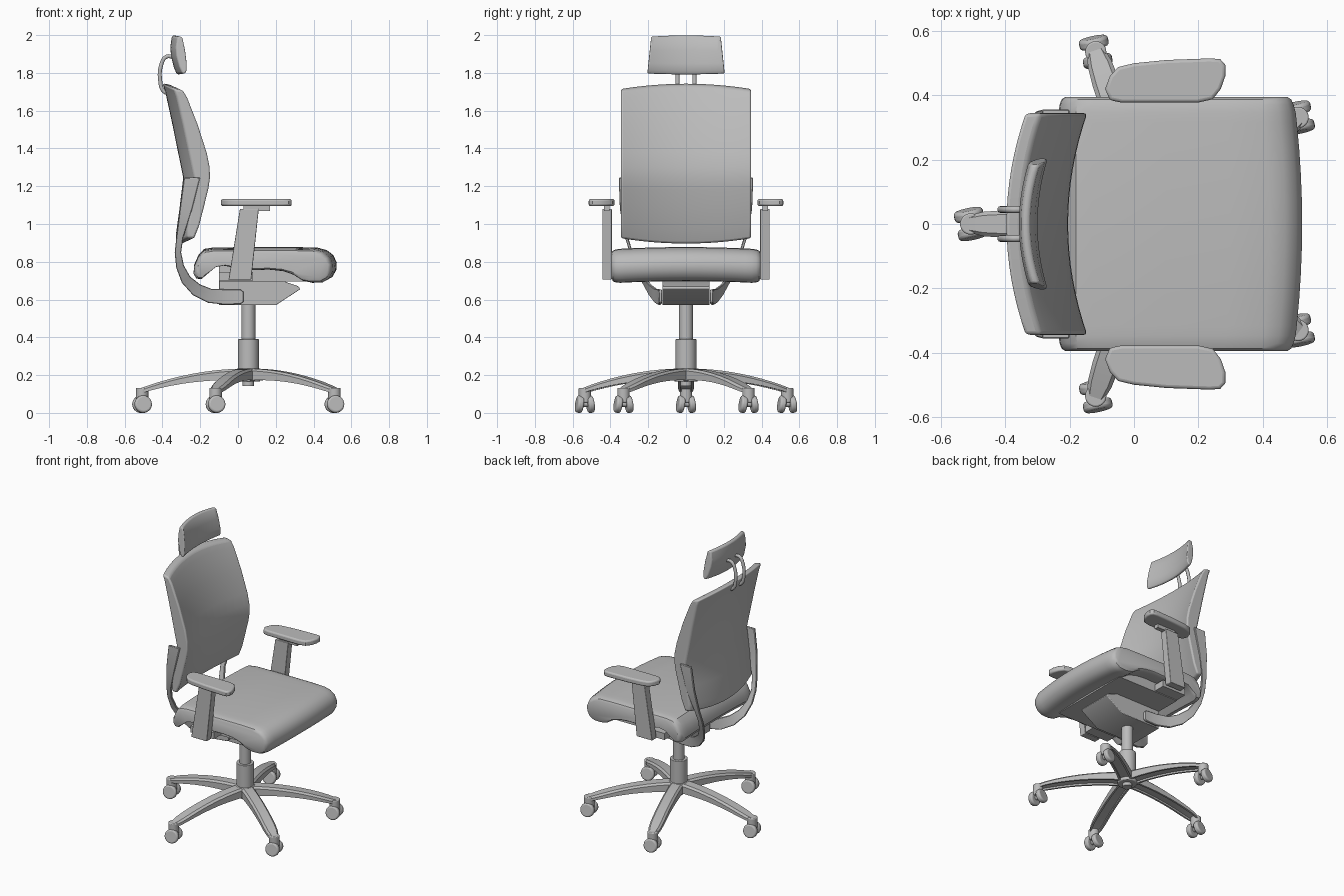
import bpy, bmesh, math
from mathutils import Matrix, Vector

if "Cube" in bpy.data.objects:
    bpy.data.objects.remove(bpy.data.objects["Cube"], do_unlink=True)

grey = bpy.data.materials.new("mid grey")
grey.use_nodes = True
grey.diffuse_color = (0.5, 0.5, 0.5, 1)
grey.node_tree.nodes["Principled BSDF"].inputs["Base Color"].default_value = (0.5, 0.5, 0.5, 1)
parts = []


def finish(name, bm, bevel=0, segments=3):
    bmesh.ops.recalc_face_normals(bm, faces=bm.faces)
    mesh = bpy.data.meshes.new(name)
    bm.to_mesh(mesh)
    bm.free()
    mesh.materials.append(grey)
    ob = bpy.data.objects.new(name, mesh)
    bpy.context.collection.objects.link(ob)
    if bevel:
        mod = ob.modifiers.new("rounded edges", 'BEVEL')
        mod.width, mod.segments = bevel, segments
        mod.limit_method, mod.angle_limit = 'ANGLE', math.radians(45)
    parts.append(ob)
    return ob


def loft(name, rings, bevel=0, segments=3):
    """Skin a list of equal closed rings and cap both ends."""
    bm = bmesh.new()
    loops = [[bm.verts.new(p) for p in ring] for ring in rings]
    n = len(loops[0])
    for a, b in zip(loops, loops[1:]):
        for i in range(n):
            j = (i + 1) % n
            bm.faces.new((a[i], a[j], b[j], b[i]))
    bm.faces.new(loops[0][::-1])
    bm.faces.new(loops[-1])
    return finish(name, bm, bevel, segments)


def slab(name, profile, bend, stations, bevel=0):
    """Sweep an x-z profile across y, each point placed by bend(x, z, u)."""
    return loft(name, [[bend(x, z, u) for x, z in profile] for u in stations], bevel)


def prism_y(name, profile, y0, y1, bevel=0):
    return loft(name, [[(x, y, z) for x, z in profile] for y in (y0, y1)], bevel)


def box(name, x0, x1, y0, y1, z0, z1, bevel=0):
    return prism_y(name, [(x0, z0), (x1, z0), (x1, z1), (x0, z1)], y0, y1, bevel)


def cylinder(name, r, depth, matrix, bevel=0, sides=32):
    bm = bmesh.new()
    bmesh.ops.create_cone(bm, cap_ends=True, segments=sides, radius1=r, radius2=r,
                          depth=depth, matrix=matrix)
    return finish(name, bm, bevel)


def upright(name, r, x, y, z0, z1, bevel=0):
    return cylinder(name, r, z1 - z0, Matrix.Translation((x, y, (z0 + z1) / 2)), bevel)


even = [i / 8 - 1 for i in range(17)]
cx = 0.055  # axis of the column

# Star base: five arched, hollow-bottomed legs with twin-wheel castors
for k in range(5):
    turn = Matrix.Translation((cx, 0, 0)) @ Matrix.Rotation(math.radians(180 + 72 * k), 4, 'Z')
    rings = []
    for i in range(11):
        r = 0.02 + 0.056 * i
        w = 0.042 if i < 9 else (0.038 if i == 9 else 0.024)
        top = 0.235 - 0.1 * (r / 0.56) ** 2
        low = top - 0.065 + 0.037 * r / 0.56
        roof = low + 0.012
        half = [(0.7 * w, roof), (0.7 * w, low), (w, low), (w, top - 0.012), (0.7 * w, top)]
        outline = half + [(-y, z) for y, z in reversed(half)]
        rings.append([turn @ Vector((r, y, z)) for y, z in outline])
    loft(f"base_leg_{k + 1}", rings)
    hub = turn @ Vector((0.563, 0, 0))
    upright(f"castor_stem_{k + 1}", 0.033, hub.x, hub.y, 0.055, 0.132, 0.005)
    twist = Matrix.Translation(hub) @ Matrix.Rotation(math.radians(12), 4, 'Z')
    for s in (-1, 1):
        axle = (twist @ Matrix.Translation((0, s * 0.029, 0.046))
                @ Matrix.Rotation(math.radians(90 + 8 * s), 4, 'X'))
        cylinder(f"castor_wheel_{k + 1}_{'left' if s > 0 else 'right'}", 0.046, 0.033, axle, 0.01, 24)
    cylinder(f"castor_axle_{k + 1}", 0.014, 0.05,
             twist @ Matrix.Translation((0, 0, 0.046)) @ Matrix.Rotation(math.pi / 2, 4, 'X'))

# Gas column
upright("base_hub", 0.062, cx, 0, 0.165, 0.236, 0.006)
upright("hub_foot", 0.03, cx, 0, 0.143, 0.2)
upright("column_sleeve", 0.055, cx, 0, 0.22, 0.39, 0.003)
upright("column_shaft", 0.037, cx, 0, 0.38, 0.6)

# Tilt mechanism and seat pan
prism_y("tilt_mechanism", [(-0.1, 0.57), (0.2, 0.57), (0.33, 0.655), (0.32, 0.67), (0.22, 0.705),
                           (-0.1, 0.705)], -0.125, 0.125, 0.004)
box("arm_crossbar", -0.1, 0.08, -0.38, 0.38, 0.7, 0.745)
box("seat_pan", -0.1, 0.37, -0.3, 0.3, 0.695, 0.8)

# Seat cushion with rolled front, arched underside and rounded sides
seat_profile = [(-0.18, 0.868), (-0.13, 0.876), (0.1, 0.878), (0.3, 0.878), (0.42, 0.875), (0.47, 0.862),
                (0.505, 0.835), (0.523, 0.795), (0.52, 0.755), (0.5, 0.72), (0.465, 0.7), (0.41, 0.698),
                (0.36, 0.708), (0.31, 0.74), (0.25, 0.76), (0.17, 0.768), (0.08, 0.765), (0, 0.775),
                (-0.08, 0.79), (-0.13, 0.78), (-0.165, 0.745), (-0.195, 0.718), (-0.22, 0.72),
                (-0.235, 0.745), (-0.232, 0.785), (-0.21, 0.835)]


def seat_bend(x, z, u):
    a = abs(u)
    kx, kz = (0.945, 0.72) if a > 0.99 else (0.975, 0.9) if a > 0.96 else (0.99, 0.97) if a > 0.92 else (1, 1)
    x = 0.15 + (x - 0.15) * kx
    z = 0.805 + (z - 0.805) * kz - 0.012 * u * u
    return (x - 0.025 * u * u * max(0, x) / 0.5, 0.395 * u, z)


slab("seat_cushion", seat_profile, seat_bend,
     [-1, -0.98, -0.94, -0.88] + [i / 5 - 0.8 for i in range(9)] + [0.88, 0.94, 0.98, 1])

# Backrest: lumbar-curved shell that wraps forward at the sides
back_profile = [(-0.29, 0.895), (-0.262, 0.97), (-0.236, 1.08), (-0.213, 1.18), (-0.205, 1.24),
                (-0.207, 1.3), (-0.222, 1.38), (-0.27, 1.54), (-0.325, 1.69), (-0.35, 1.735),
                (-0.4, 1.745), (-0.385, 1.7), (-0.35, 1.54), (-0.29, 1.245), (-0.31, 1.08),
                (-0.328, 0.95), (-0.328, 0.9)]


def back_bend(x, z, u):
    return (x + 0.06 * u * u, 0.345 * u, z - 0.028 * u * u * (z - 1.32) / 0.42)


slab("backrest", back_profile, back_bend, even, 0.012)

# Headrest
head_profile = [(-0.31, 1.79), (-0.3, 1.81), (-0.3, 1.85), (-0.308, 1.92), (-0.322, 1.99), (-0.332, 2.0),
                (-0.35, 1.995), (-0.358, 1.94), (-0.355, 1.89), (-0.34, 1.83), (-0.325, 1.795)]


def head_bend(x, z, u):
    return (x + 0.03 * u * u, u * (0.205 - 0.1 * (z - 1.79)), z - 0.006 * u * u * (z - 1.88) / 0.11)


slab("headrest", head_profile, head_bend, even, 0.008)

for s, side in ((1, "left"), (-1, "right")):
    # Headrest rod
    curve = bpy.data.curves.new(f"headrest_rod_{side}", 'CURVE')
    curve.dimensions = '3D'
    curve.bevel_depth, curve.bevel_resolution, curve.resolution_u = 0.011, 3, 6
    path = [(-0.34, 1.885), (-0.38, 1.885), (-0.407, 1.84), (-0.412, 1.76), (-0.395, 1.705), (-0.35, 1.685)]
    spline = curve.splines.new('BEZIER')
    spline.bezier_points.add(len(path) - 1)
    for point, (x, z) in zip(spline.bezier_points, path):
        point.co = (x, s * 0.045, z)
        point.handle_left_type = point.handle_right_type = 'AUTO'
    curve.materials.append(grey)
    bpy.context.collection.objects.link(bpy.data.objects.new(f"headrest_rod_{side}", curve))

    # Curved strap from the mechanism up to the side of the backrest: x, y, z, width
    path = [(0.03, 0.135, 0.615, 0.05), (0.015, 0.135, 0.615, 0.075), (-0.06, 0.14, 0.613, 0.082),
            (-0.15, 0.16, 0.62, 0.076), (-0.22, 0.19, 0.652, 0.068), (-0.275, 0.225, 0.705, 0.055),
            (-0.307, 0.262, 0.775, 0.042), (-0.318, 0.29, 0.85, 0.034), (-0.308, 0.315, 0.93, 0.036),
            (-0.275, 0.342, 1.08, 0.065), (-0.243, 0.348, 1.245, 0.085)]
    rings = []
    for i, (x, y, z, w) in enumerate(path):
        a, b = path[max(i - 1, 0)], path[min(i + 1, len(path) - 1)]
        across = Vector((-(b[2] - a[2]), 0, b[0] - a[0])).normalized() * w / 2
        if i > 8:
            across = Vector((-w / 2, 0, 0))
        mid = Vector((x, s * y, z))
        off = Vector((0, 0.008, 0))
        rings.append([mid + across + off, mid + across - off, mid - across - off, mid - across + off])
    loft(f"back_strap_{side}", rings, 0.003, 1)

    # Armrest: leaning post, neck, plate and rounded pad
    prism_y(f"armrest_post_{side}", [(-0.05, 0.705), (0.07, 0.705), (0.11, 1.08), (0.01, 1.08)],
            s * 0.393, s * 0.443, 0.004)
    box(f"armrest_plate_{side}", 0.03, 0.17, s * 0.405, s * 0.435, 1.07, 1.1)
    outline = [(-0.09, 0.42), (-0.075, 0.385), (-0.04, 0.378), (0.2, 0.378), (0.245, 0.388), (0.27, 0.42),
               (0.284, 0.46), (0.284, 0.495), (0.268, 0.513), (0.235, 0.515), (0.1, 0.51), (0, 0.5),
               (-0.05, 0.488), (-0.075, 0.46)]
    loft(f"armrest_pad_{side}", [[(x, s * y, z) for x, y in outline] for z in (1.095, 1.132)], 0.01)

# Smooth shading with crisp corners
bpy.ops.object.select_all(action='DESELECT')
for ob in parts:
    ob.select_set(True)
bpy.context.view_layer.objects.active = parts[0]
bpy.ops.object.shade_smooth_by_angle(angle=math.radians(35))
